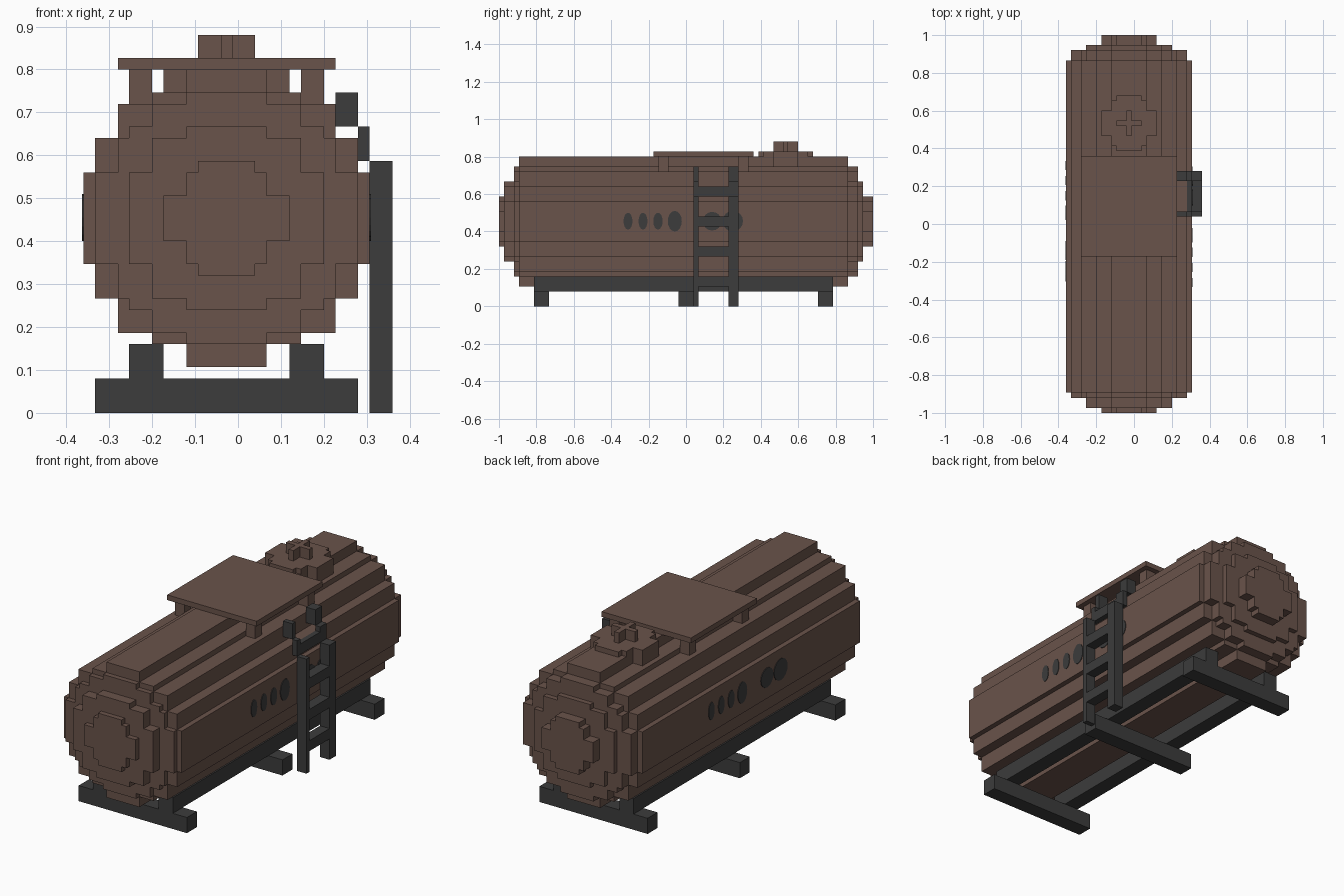
import bpy, bmesh, math
from mathutils import Vector

cube = bpy.data.objects.get("Cube")
if cube:
    bpy.data.objects.remove(cube, do_unlink=True)

U = 2 / 75                        # size of one block
ORIGIN = Vector((13.5, 37.5, 0))  # block coordinates of the ground centre


def material(name, rgb):
    m = bpy.data.materials.new(name)
    m.use_nodes = True
    m.diffuse_color = (*rgb, 1)
    bsdf = next(n for n in m.node_tree.nodes if n.type == 'BSDF_PRINCIPLED')
    bsdf.inputs["Base Color"].default_value = (*rgb, 1)
    return m


BROWN = material("rust brown", (0.144, 0.087, 0.069))
DARK = material("dark grey", (0.045, 0.045, 0.045))


def finish(bm, name, mat):
    bmesh.ops.recalc_face_normals(bm, faces=bm.faces)
    mesh = bpy.data.meshes.new(name)
    bm.to_mesh(mesh)
    bm.free()
    mesh.materials.append(mat)
    obj = bpy.data.objects.new(name, mesh)
    bpy.context.collection.objects.link(obj)
    return obj


def box(name, x, y, z, mat):
    """Box from (start, end) block ranges."""
    bm = bmesh.new()
    bmesh.ops.create_cube(bm, size=1)
    lo, hi = Vector((x[0], y[0], z[0])), Vector((x[1], y[1], z[1]))
    for v in bm.verts:
        v.co = ((lo + hi) / 2 + v.co * (hi - lo) - ORIGIN) * U
    return finish(bm, name, mat)


def stepped_outline(steps):
    """Closed outline mirrored from the stair steps of one quarter."""
    q = []
    for k, (a, b) in enumerate(steps):
        if k:
            q.append((a, steps[k - 1][1]))
        q.append((a, b))
    half = q + [(-a, b) for a, b in reversed(q)]
    return half + [(-a, -b) for a, b in half]


def prism(name, steps, centre, span, axis, mat):
    """Extrude a stepped outline along y or z."""
    bm = bmesh.new()
    verts = []
    for a, b in stepped_outline(steps):
        a, b = a + centre[0], b + centre[1]
        p = Vector((a, span[0], b)) if axis == 'y' else Vector((a, b, span[0]))
        verts.append(bm.verts.new((p - ORIGIN) * U))
    face = bm.faces.new(verts)
    ext = bmesh.ops.extrude_face_region(bm, geom=[face])
    d = (span[1] - span[0]) * U
    move = Vector((0, d, 0)) if axis == 'y' else Vector((0, 0, d))
    bmesh.ops.translate(bm, vec=move,
                        verts=[v for v in ext["geom"] if isinstance(v, bmesh.types.BMVert)])
    # a copy of the start face can remain after extrusion; keep it as the end cap
    return finish(bm, name, mat)


# Tank barrel
AXIS = (12.5, 17)
prism("tank_barrel", [(12.5, 4), (11.5, 7), (9.5, 10), (6.5, 11), (3.5, 13)],
      AXIS, (4, 70), 'y', BROWN)

# Stepped domed ends
caps = [("outer", [(11.5, 4), (9.5, 7), (8.5, 8), (6.5, 10), (3.5, 11)], (3, 4), (70, 72)),
        ("middle", [(8.5, 4), (6.5, 7), (3.5, 8)], (1, 3), (72, 73)),
        ("inner", [(5.5, 2), (3.5, 4), (2.5, 5)], (0, 1), (73, 75))]
for label, steps, front, back in caps:
    prism("front_cap_" + label, steps, AXIS, front, 'y', BROWN)
    prism("back_cap_" + label, steps, AXIS, back, 'y', BROWN)

# Hatch with cross-shaped valve handle
HATCH = (12.5, 57.5)
prism("hatch", [(5.5, 2.5), (3.5, 4.5), (2.5, 5.5)], HATCH, (28, 31), 'z', BROWN)
prism("valve_handle", [(2.5, 0.5), (0.5, 2.5)], HATCH, (31, 33), 'z', BROWN)

# Walkway platform on four posts
box("platform", (3, 22), (31, 51), (30, 31), BROWN)
for x in (4, 19):
    for y in (32, 48):
        box("platform_post", (x, x + 2), (y, y + 2), (27, 30), BROWN)

# Support frame
for x in (4, 18):
    box("frame_rail", (x, x + 3), (7, 67), (3, 6), DARK)
for y in (7, 36, 64):
    box("frame_foot", (1, 24), (y, y + 3), (0, 3), DARK)

# Ladder, stepping inwards towards the top
for y in ((39, 40), (46, 48)):
    box("ladder_post", (25, 27), y, (0, 22), DARK)
    box("ladder_post_bend", (24, 25), y, (22, 25), DARK)
    box("ladder_post_top", (22, 24), y, (25, 28), DARK)
for z in (4, 10, 16):
    box("ladder_rung", (25, 27), (40, 46), (z, z + 2), DARK)
box("ladder_top_rung", (24, 25), (40, 46), (22, 24), DARK)

# Painted marks on both flanks: y, width, height
marks = [(-0.31, 0.048, 0.09), (-0.23, 0.048, 0.09), (-0.15, 0.05, 0.09),
         (-0.06, 0.075, 0.11), (0.14, 0.10, 0.10), (0.25, 0.11, 0.11)]
for side in (1, -1):
    for y, w, h in marks:
        bm = bmesh.new()
        bmesh.ops.create_cone(bm, cap_ends=True, segments=16,
                              radius1=0.5, radius2=0.5, depth=0.006)
        for v in bm.verts:
            a, b, c = v.co
            v.co = ((-1 + side * 12.5) * U + c, side * y + a * w, 0.455 + b * h)
        finish(bm, "painted_mark", DARK)
